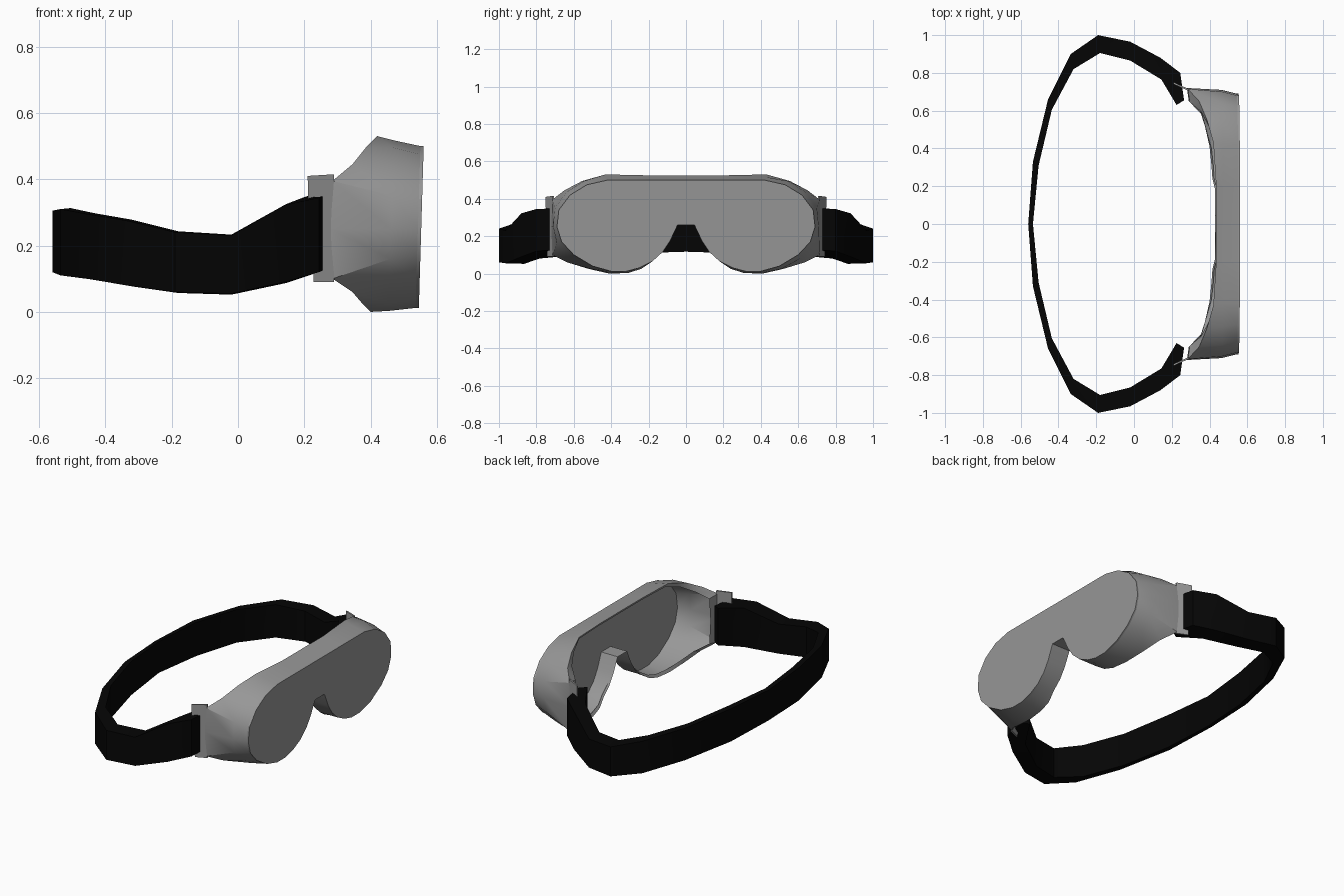
import bpy, bmesh

if "Cube" in bpy.data.objects:
    bpy.data.objects.remove(bpy.data.objects["Cube"])

GREY = (.31, .31, .31, 1)
BLACK = (.0015, .0015, .0015, 1)


def make(name, verts, faces, color, angle=0.6):
    me = bpy.data.meshes.new(name)
    me.from_pydata(verts, [], faces)
    bm = bmesh.new()
    bm.from_mesh(me)
    bmesh.ops.recalc_face_normals(bm, faces=bm.faces)
    bm.to_mesh(me)
    bm.free()
    ob = bpy.data.objects.new(name, me)
    bpy.context.collection.objects.link(ob)
    bpy.context.view_layer.objects.active = ob
    ob.select_set(True)
    bpy.ops.object.shade_smooth_by_angle(angle=angle)
    ob.select_set(False)
    mat = bpy.data.materials.new(name)
    mat.diffuse_color = color
    mat.use_nodes = True
    mat.node_tree.nodes["Principled BSDF"].inputs["Base Color"].default_value = mat.diffuse_color
    me.materials.append(mat)
    return ob


def loft(rings, caps):
    """Join closed rings of equal length, optionally capping both ends."""
    n = len(rings[0])
    verts = [p for r in rings for p in r]
    faces = [(k * n + i, k * n + (i + 1) % n, (k + 1) * n + (i + 1) % n, (k + 1) * n + i)
             for k in range(len(rings) - 1) for i in range(n)]
    if caps:
        faces += [tuple(range(n)), tuple(range(len(verts) - n, len(verts)))]
    return verts, faces


def full(half):
    """Half outline (top centre to nose centre) to a full ring."""
    return half + [(x, -y, z) for x, y, z in half[-2:0:-1]]


# Half outlines: lens edge, widest part of the frame, rear rim
nose = [(.18, .065), (.125, .115), (.085, .175), (.045, .26), (0, .26)]
lens = [(0, .5), (.2, .5), (.42, .5), (.53, .475), (.62, .42), (.68, .34), (.69, .25),
        (.665, .17), (.60, .10), (.5, .04), (.4, .012), (.32, .012), (.25, .03)] + nose
mid = [(0, .515), (.2, .515), (.42, .517), (.545, .495), (.64, .435), (.70, .35), (.71, .25),
       (.69, .16), (.62, .085), (.51, .025), (.4, .003), (.32, .005), (.25, .027)] + nose
back = [(.435, 0, .525), (.435, .2, .525), (.42, .43, .53), (.385, .555, .495),
        (.345, .65, .445), (.285, .715, .395), (.28, .72, .25), (.285, .715, .10),
        (.345, .635, .06), (.375, .52, .025), (.40, .41, 0), (.41, .31, .003),
        (.415, .24, .025)] + [(.43, y, z) for y, z in nose]


def plane(pts, x):
    return full([(x + .03 * z, y, z) for y, z in pts])


# Open frame shell with a narrow inward lip at the rear
lip = [(x + .01, y - max(0, y - .37) * .2, z + (.27 - z) * .07) for x, y, z in back]
make("goggle_frame", *loft([plane(lens, .535), plane(mid, .455), full(back), full(lip)], False), GREY)

# Flat lens plate
make("lens", *loft([plane(lens, .533), plane(lens, .545)], True), GREY, angle=0.5)

# Strap: outer x, y, inner x, y, bottom z, top z
stations = [(-.56, 0, -.535, 0, .12, .305), (-.535, .33, -.505, .31, .11, .31),
            (-.455, .66, -.435, .605, .10, .295), (-.335, .90, -.32, .82, .08, .275),
            (-.19, 1, -.18, .905, .06, .24), (-.02, .965, -.02, .865, .055, .23),
            (.14, .88, .145, .765, .09, .322), (.245, .80, .205, .665, .12, .345),
            (.265, .655, .225, .63, .13, .35)]
path = [(a, -b, c, -d, e, f) for a, b, c, d, e, f in stations[:0:-1]] + stations
rings = [[(a, b, e), (a, b, f), (c, d, f + .003), (c, d, e - .003)] for a, b, c, d, e, f in path]
make("strap", *loft(rings, True), BLACK)

# Side clips: notched plates slanting from frame to strap
clip = [(.29, .415), (.21, .41), (.212, .33), (.255, .33),
        (.255, .155), (.225, .155), (.228, .09), (.29, .09)]
for side, label in ((1, "left"), (-1, "right")):
    sheets = [[(x, side * (.70 + (.30 - x) * .45 + t), z) for x, z in clip] for t in (0, .01)]
    make("strap_clip_" + label, *loft(sheets, True), GREY, angle=0.3)
